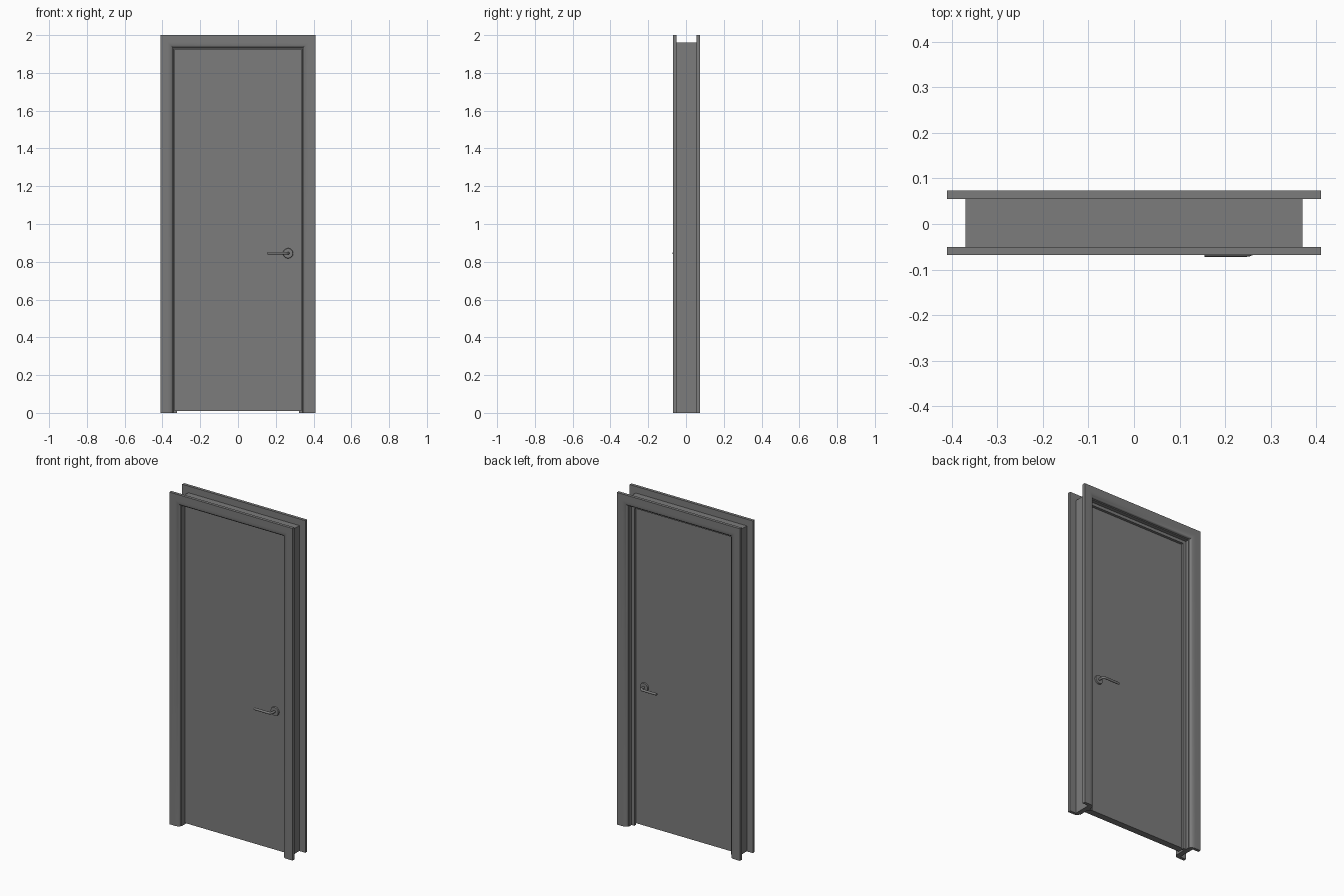
import bpy, bmesh, math
from mathutils import Vector

cube = bpy.data.objects.get("Cube")
if cube:
    bpy.data.objects.remove(cube, do_unlink=True)

HEAD = 1.59  # height of any frame edge above its own half width


def material(name, rgb):
    mat = bpy.data.materials.new(name)
    mat.use_nodes = True
    mat.diffuse_color = (*rgb, 1)
    mat.node_tree.nodes["Principled BSDF"].inputs["Base Color"].default_value = (*rgb, 1)
    return mat


grey = material("door grey", (0.2, 0.2, 0.2))


def finish(name, bm, smooth=True):
    bmesh.ops.recalc_face_normals(bm, faces=bm.faces)
    mesh = bpy.data.meshes.new(name)
    bm.to_mesh(mesh)
    bm.free()
    mesh.materials.append(grey)
    obj = bpy.data.objects.new(name, mesh)
    bpy.context.collection.objects.link(obj)
    if smooth:
        bpy.ops.object.select_all(action="DESELECT")
        obj.select_set(True)
        bpy.context.view_layer.objects.active = obj
        bpy.ops.object.shade_smooth_by_angle(angle=math.radians(32))
    return obj


def frame(name, profile):
    """Sweep a (half width, y) profile round the opening with mitred corners."""
    bm = bmesh.new()
    rings = []
    for side, up in ((-1, 0), (-1, 1), (1, 1), (1, 0)):
        rings.append([bm.verts.new((side * w, y, up * (w + HEAD))) for w, y in profile])
    n = len(profile)
    for a, b in zip(rings, rings[1:]):
        for i in range(n):
            j = (i + 1) % n
            bm.faces.new((a[i], a[j], b[j], b[i]))
    bm.faces.new(rings[0])
    bm.faces.new(rings[-1])
    finish(name, bm)


def box(name, lo, hi):
    bm = bmesh.new()
    bmesh.ops.create_cube(bm, size=1)
    lo, hi = Vector(lo), Vector(hi)
    for v in bm.verts:
        v.co = (lo + hi) / 2 + v.co * (hi - lo)
    finish(name, bm, smooth=False)


def casing(name, back, face):
    # flat board with a rounded inner edge
    curve = []
    for k in range(7):
        a = math.radians(15 * k)
        curve.append((0.345 + 0.03 * (1 - math.sin(a)),
                      face + (back - face) * 0.75 * (1 - math.cos(a))))
    frame(name, [(0.41, back), (0.41, face)] + curve + [(0.345, back)])


def rectangle(inner, outer, y0, y1):
    return [(inner, y0), (outer, y0), (outer, y1), (inner, y1)]


# Frame
casing("front_casing", -0.05, -0.068)
casing("back_casing", 0.055, 0.073)
frame("jamb", rectangle(0.34, 0.37, -0.05, 0.055))
frame("door_stop", rectangle(0.322, 0.34, 0.016, 0.032))

# Door leaf
DOOR_FRONT, DOOR_BACK = -0.024, 0.016
box("door_leaf", (-0.337, DOOR_FRONT, 0.01), (0.337, DOOR_BACK, 1.927))

HX, HZ = 0.265, 0.845


def rosette(name, face, out):
    bm = bmesh.new()
    bmesh.ops.create_cone(bm, cap_ends=True, segments=32, radius1=0.027,
                          radius2=0.025, depth=0.008)
    for v in bm.verts:
        x, y, z = v.co
        v.co = (HX + x, face + out * (z + 0.004), HZ + y)
    finish(name, bm)


def lever(name, face, out):
    # round bar: out of the door, round a bend, then along it
    reach, bend, radius = 0.041, 0.018, 0.007
    path = [(HX, 0)]
    for k in range(7):
        a = math.radians(15 * k)
        path.append((HX - bend * (1 - math.cos(a)), reach - bend + bend * math.sin(a)))
    path.append((0.155, reach))
    bm = bmesh.new()
    rings = []
    for i, (x, d) in enumerate(path):
        turn = math.radians(min(max(i - 1, 0), 6) * 15)
        ring = []
        for s in range(16):
            t = math.tau * s / 16
            off = radius * math.cos(t)
            ring.append(bm.verts.new((x + off * math.cos(turn),
                                      face + out * (d + off * math.sin(turn)),
                                      HZ + radius * math.sin(t))))
        rings.append(ring)
    for a, b in zip(rings, rings[1:]):
        for s in range(16):
            e = (s + 1) % 16
            bm.faces.new((a[s], a[e], b[e], b[s]))
    bm.faces.new(rings[0])
    bm.faces.new(rings[-1])
    finish(name, bm)


# Handles on both sides
for side, face, out in (("front", DOOR_FRONT, -1), ("back", DOOR_BACK, 1)):
    rosette(side + "_rosette", face, out)
    lever(side + "_lever", face, out)
